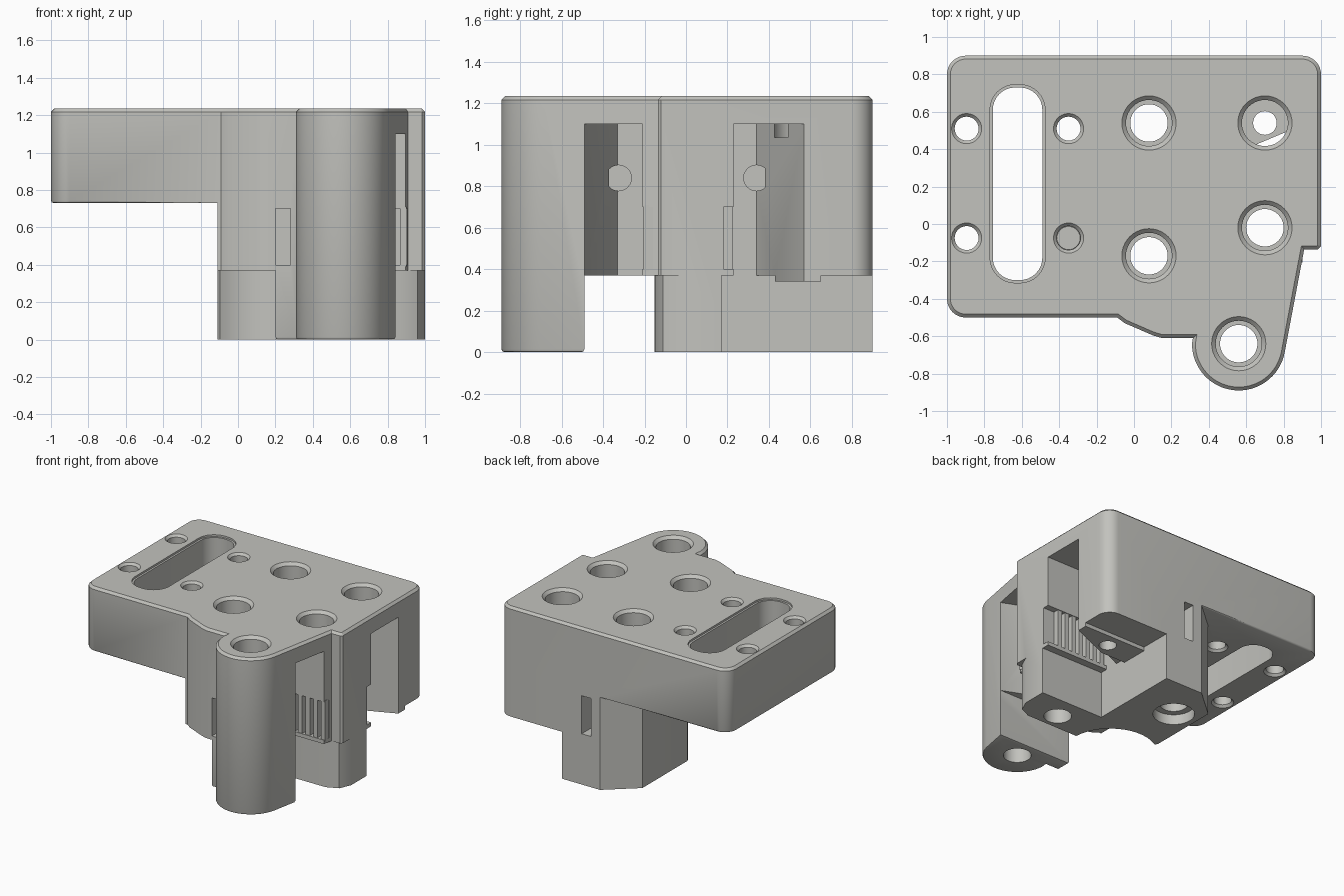
import bpy, bmesh, math
from mathutils import Vector, Matrix

if "Cube" in bpy.data.objects:
    bpy.data.objects.remove(bpy.data.objects["Cube"])

grey = bpy.data.materials.new("warm_grey_plastic")
grey.diffuse_color = (0.54, 0.54, 0.51, 1)
grey.use_nodes = True
grey.node_tree.nodes["Principled BSDF"].inputs["Base Color"].default_value = grey.diffuse_color


def arc(cx, cy, r, a0, a1, n):
    return [(cx + r * math.cos(math.radians(a0 + (a1 - a0) * i / n)),
             cy + r * math.sin(math.radians(a0 + (a1 - a0) * i / n))) for i in range(n + 1)]


def add_object(name, bm):
    bmesh.ops.recalc_face_normals(bm, faces=bm.faces)
    me = bpy.data.meshes.new(name)
    bm.to_mesh(me)
    bm.free()
    me.materials.append(grey)
    ob = bpy.data.objects.new(name, me)
    bpy.context.collection.objects.link(ob)
    return ob


def prism(name, pts, z0, z1, top_bevel=0):
    bm = bmesh.new()
    base = bm.faces.new([bm.verts.new((x, y, z0)) for x, y in pts])
    new = bmesh.ops.extrude_face_region(bm, geom=[base], use_keep_orig=True)["geom"]
    bmesh.ops.translate(bm, vec=(0, 0, z1 - z0), verts=[v for v in new if isinstance(v, bmesh.types.BMVert)])
    bmesh.ops.recalc_face_normals(bm, faces=bm.faces)
    if top_bevel:
        edges = [e for e in bm.edges if all(abs(v.co.z - z1) < 1e-5 for v in e.verts)]
        bmesh.ops.bevel(bm, geom=edges, offset=top_bevel, segments=1, profile=0.5, affect='EDGES')
    return add_object(name, bm)


def box(name, x0, x1, y0, y1, z0, z1):
    return prism(name, [(x0, y0), (x1, y0), (x1, y1), (x0, y1)], z0, z1)


def cone(x, y, r0, r1, z0, z1, n=40):
    bm = bmesh.new()
    bmesh.ops.create_cone(bm, cap_ends=True, segments=n, radius1=r0, radius2=r1, depth=z1 - z0,
                          matrix=Matrix.Translation((x, y, (z0 + z1) / 2)))
    return add_object("hole_cutter", bm)


def cut(target, cutter):
    m = target.modifiers.new("cut", 'BOOLEAN')
    m.operation, m.solver, m.object = 'DIFFERENCE', 'EXACT', cutter
    bpy.context.view_layer.objects.active = target
    bpy.ops.object.modifier_apply(modifier=m.name)
    bpy.data.objects.remove(cutter, do_unlink=True)


def rounded_slot(x0, x1, y0, y1, r):
    return (arc(x1 - r, y1 - r, r, 0, 90, 8) + arc(x0 + r, y1 - r, r, 90, 180, 8)
            + arc(x0 + r, y0 + r, r, 180, 270, 8) + arc(x1 - r, y0 + r, r, 270, 360, 8))


# Full plan outline, with the round post at the front
TOP = 1.235
outline = (arc(-0.9, -0.4, 0.1, 180, 270, 8) + [(-0.09, -0.5), (-0.05, -0.53), (0.1, -0.595), (0.15, -0.61), (0.315, -0.61)]
           + arc(0.56, -0.64, 0.25, 180, 349, 32) + [(0.91, -0.135), (0.985, -0.135), (1, -0.12)]
           + arc(0.9, 0.8, 0.1, 0, 90, 8) + arc(-0.9, 0.8, 0.1, 90, 180, 8))
body = prism("carriage_body", outline, 0, TOP, 0.018)

# Space under the overhanging plate
cut(body, prism("under_plate", [(-1.3, -1.2), (-0.11, -1.2), (-0.11, 0.7), (0.12, 0.9), (0.12, 1.2), (-1.3, 1.2)], -0.2, 0.73))

# Gap between front post and lower block, with a concave block front
gap = ([(-0.4, -1.2), (0.2, -1.2), (0.2, -0.49), (1.3, -0.49), (1.3, -0.02), (1, -0.02), (0.96, -0.11), (0.87, -0.15)]
       + arc(0.08, -0.17, 0.335, 3, 122, 18) + [(-0.11, 0.14), (-0.4, 0.14)])
cut(body, prism("front_gap", gap, -0.2, 0.37))

# Open corner behind the lower block, leaving a shallow strip
cut(body, box("corner_gap", 0.45, 1.3, 0.17, 1.2, -0.2, 0.34))
cut(body, box("corner_gap_a", 0.45, 1.3, 0.17, 0.43, -0.1, 0.37))
cut(body, box("corner_gap_b", 0.45, 1.3, 0.65, 1.2, -0.1, 0.37))

# Belt pockets with slanted outer walls, and tooth recesses
cut(body, prism("back_pocket", [(1.3, 0.23), (1.3, 0.57), (1, 0.57), (0.45, 0.34), (0.45, 0.23)], 0.3, 1.1))
cut(body, prism("front_pocket", [(0.45, -0.21), (0.45, -0.33), (0.84, -0.49), (1.3, -0.49), (1.3, -0.21)], 0.3, 1.1))
cut(body, box("back_recess", 0.45, 1.3, 0.18, 0.25, 0.4, 0.7))
cut(body, box("front_recess", 0.45, 1.3, -0.25, -0.16, 0.4, 0.7))

# Narrow belt slots on front and back
cut(body, box("back_slot", 0.2, 0.28, 0.72, 1.2, 0.4, 0.7))
cut(body, box("front_slot", 0.2, 0.28, -1.2, -0.4, 0.4, 0.7))

# Sideways adjuster holes
for y in (-0.325, 0.34):
    c = cone(0, 0, 0.062, 0.062, -0.15, 0.15, 24)
    c.data.transform(Matrix.Translation((0.4, y, 0.84)) @ Matrix.Rotation(math.pi / 2, 4, 'Y'))
    cut(body, c)

# Main bolt holes with counterbores and chamfered rims
for x, y, r in ((0.08, 0.54, 0.1), (0.08, -0.17, 0.1), (0.7, -0.02, 0.1), (0.7, 0.54, 0.063), (0.56, -0.64, 0.1)):
    cut(body, cone(x, y, r, r, -0.2, 1.3))
    cut(body, cone(x, y, 0.123, 0.123, TOP - 0.2, 1.3))
    cut(body, cone(x, y, 0.12, 0.155, TOP - 0.025, TOP + 0.01))
cut(body, cone(0.08, 0.54, 0.15, 0.15, -0.2, 0.08))

# Small plate holes, chamfered on both ends
for x in (-0.895, -0.35):
    for y in (-0.075, 0.51):
        cut(body, cone(x, y, 0.064, 0.064, 0.5, 1.3, 28))
        cut(body, cone(x, y, 0.062, 0.09, TOP - 0.02, TOP + 0.01, 28))
        cut(body, cone(x, y, 0.09, 0.062, 0.72, 0.75, 28))

# Long rounded window in the plate
cut(body, prism("window", rounded_slot(-0.755, -0.49, -0.3, 0.73, 0.12), 0.5, 1.4))
cut(body, prism("window_rim", rounded_slot(-0.77, -0.475, -0.315, 0.745, 0.135), TOP - 0.015, 1.4))

# Soften the underside rims of plate and post
bm = bmesh.new()
bm.from_mesh(body.data)
bmesh.ops.remove_doubles(bm, verts=bm.verts, dist=1e-5)
rim = []
for e in bm.edges:
    if len(e.link_faces) != 2 or abs(e.verts[0].co.z - e.verts[1].co.z) > 1e-4:
        continue
    nz = sorted(f.normal.z for f in e.link_faces)
    if nz[0] > -0.9 or abs(nz[1]) > 0.1:
        continue
    m = (e.verts[0].co + e.verts[1].co) / 2
    plate = abs(m.z - 0.73) < 1e-3 and (m.x < -0.97 or m.y > 0.79 or m.y < -0.39) and m.x < -0.1
    post = abs(m.z) < 1e-3 and m.y < -0.48 and (Vector((m.x - 0.56, m.y + 0.64)).length > 0.14)
    if plate or post:
        rim.append(e)
bmesh.ops.bevel(bm, geom=rim, offset=0.02, segments=2, profile=0.5, affect='EDGES', clamp_overlap=True)
bm.to_mesh(body.data)
bm.free()

# Belt teeth inside both recesses
for side, y0, y1 in (("back", 0.17, 0.225), ("front", -0.205, -0.15)):
    for i in range(7):
        x = 0.47 + i * 0.066
        box(f"{side}_belt_tooth_{i + 1}", x, x + 0.036, y0, y1, 0.39, 0.71)

# Smooth curved walls, keep hard edges
bpy.ops.object.select_all(action='DESELECT')
body.select_set(True)
bpy.context.view_layer.objects.active = body
bpy.ops.object.shade_smooth_by_angle(angle=math.radians(30))
